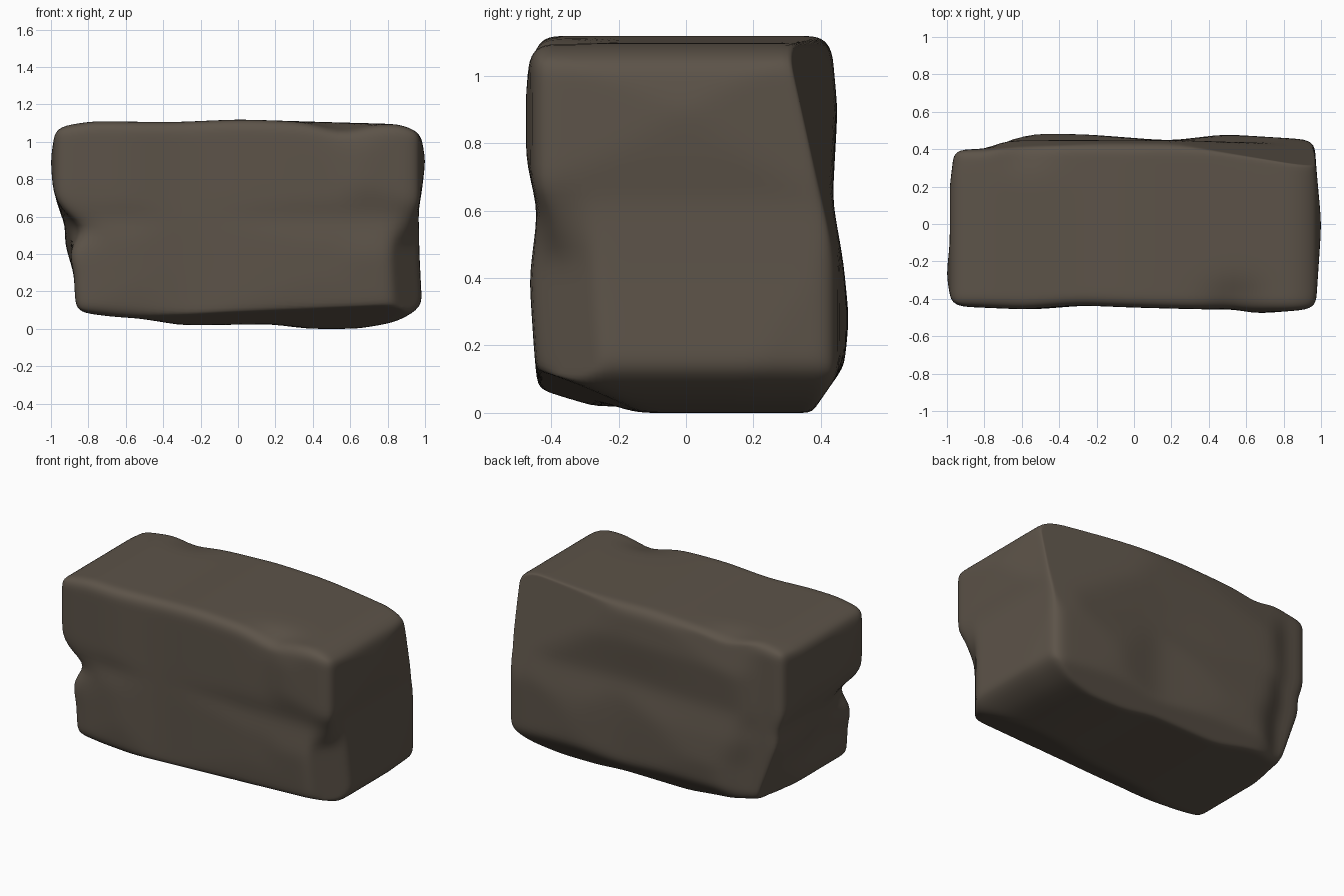
import bpy
import bmesh
import math
from mathutils import Vector

if "Cube" in bpy.data.objects:
    bpy.data.objects.remove(bpy.data.objects["Cube"], do_unlink=True)

# Outline profiles: (position along the block, extent), by height or along the other axis
LEFT_UP = [(0, .86), (.3, .88), (.45, .925), (.56, .925), (.63, .955), (.75, .99), (.9, 1.002), (1.12, .97)]
LEFT_PLAN = [(-.48, .97), (-.27, 1.002), (-.1, .985), (.2, .985), (.45, .955)]
RIGHT_UP = [(0, .99), (.4, .97), (.63, .965), (.75, .985), (.9, 1.002), (1.12, .965)]
RIGHT_PLAN = [(-.48, .97), (0, 1.002), (.3, .975), (.45, .965)]
FRONT_UP = [(0, .435), (.2, .452), (.4, .465), (.6, .44), (.75, .475), (.9, .482), (1.12, .46)]
FRONT_PLAN = [(-1, .44), (-.6, .457), (-.3, .435), (0, .447), (.4, .457), (.55, .455), (.67, .48), (1, .455)]
BACK_UP = [(0, .44), (.14, .47), (.28, .484), (.45, .467), (.63, .435), (.9, .45), (1.12, .43)]
BACK_PLAN = [(-1, .4), (-.82, .4), (-.69, .465), (-.6, .485), (-.3, .48), (0, .46), (.2, .445), (.5, .48), (1, .45)]
BOTTOM = [(-1, .09), (-.78, .065), (-.6, .055), (-.35, .018), (.2, .025), (.37, 0), (.65, 0), (.85, .035), (1, .11)]
TOP = [(-1, 1.08), (-.8, 1.11), (-.35, 1.105), (0, 1.12), (.5, 1.105), (.88, 1.095), (1, 1.06)]

# Flat chips: (outward normal, point on the cut, height where it has faded out)
CHIPS = [
    ((.75, -.6, 0), (.82, -.45, .3), .66),       # front right lower corner
    ((.17, 1, .22), (.2, .44, 1.05), 2),         # back right upper edge
    ((-.05, 1, .2), (-.3, .43, 1.05), 2),        # back left upper edge
    ((-1, .22, -.365), (-.76, .45, .08), 2),     # back left lower corner
    ((.04, -.36, -.93), (.6, -.43, .115), 2),    # front bottom edge
    ((0, .82, -.57), (0, .38, .01), 2),          # back bottom edge
]

# Soft dents: (centre, radii, push)
DENTS = [
    ((-.9, -.44, .53), (.14, .22, .09), (.09, .02, 0)),
    ((-.9, -.12, .4), (.15, .18, .12), (.025, 0, 0)),
    ((.1, .46, .65), (.3, .3, .18), (0, -.01, 0)),
    ((.55, -.43, 1.1), (.13, .12, .1), (0, .01, -.045)),
    ((-.58, .42, 1.1), (.13, .12, .1), (0, -.01, -.03)),
]

HALF = Vector((1, .48, .56))
RADIUS = .065


def sample(table, t):
    """Profile value, linear between points and held past the ends."""
    for (a, va), (b, vb) in zip(table, table[1:]):
        if t <= b:
            k = min(max((t - a) / (b - a), 0), 1)
            return va + (vb - va) * k
    return table[-1][1]


def rounded(co):
    """Move a point of the unit cube onto a box with rounded edges."""
    p = Vector([h * (.5 * c + .5 * math.sin(c * math.pi / 2)) for c, h in zip(co, HALF)])
    core = Vector([min(max(c, RADIUS - h), h - RADIUS) for c, h in zip(p, HALF)])
    return core + (p - core).normalized() * RADIUS if p != core else p


def weathered(co):
    """Shape a rounded box point into worn stone."""
    p = rounded(co)
    low, high = sample(BOTTOM, p.x), sample(TOP, p.x)
    z = low + (p.z / HALF.z + 1) / 2 * (high - low)
    up, plan = (BACK_UP, BACK_PLAN) if p.y > 0 else (FRONT_UP, FRONT_PLAN)
    y = p.y / HALF.y * min(sample(up, z), sample(plan, p.x))
    up, plan = (RIGHT_UP, RIGHT_PLAN) if p.x > 0 else (LEFT_UP, LEFT_PLAN)
    x = p.x * min(sample(up, z), sample(plan, y))
    q = Vector((x, y, z))
    for centre, radii, push in DENTS:
        d = sum(((a - b) / r) ** 2 for a, b, r in zip(q, centre, radii))
        q += Vector(push) * math.exp(-d)
    for normal, point, fade in CHIPS:
        n = Vector(normal).normalized()
        strength = min(max((fade - q.z) / .2, 0), 1)
        q -= n * max(0, n.dot(q - Vector(point))) * strength
    return q


# Stone block
bm = bmesh.new()
bmesh.ops.create_cube(bm, size=2)
bmesh.ops.subdivide_edges(bm, edges=bm.edges[:], cuts=39, use_grid_fill=True)
for v in bm.verts:
    v.co = weathered(v.co)
for i in range(4):
    bmesh.ops.smooth_vert(bm, verts=bm.verts[:], factor=.5,
                          use_axis_x=True, use_axis_y=True, use_axis_z=True)

# Stand it on the floor
floor = min(v.co.z for v in bm.verts)
bmesh.ops.translate(bm, verts=bm.verts[:], vec=(0, 0, -floor))
bmesh.ops.recalc_face_normals(bm, faces=bm.faces[:])

mesh = bpy.data.meshes.new("stone_block")
bm.to_mesh(mesh)
bm.free()
block = bpy.data.objects.new("stone_block", mesh)
bpy.context.collection.objects.link(block)
mesh.polygons.foreach_set("use_smooth", [True] * len(mesh.polygons))

# Brown grey stone
stone = bpy.data.materials.new("brown_grey_stone")
stone.use_nodes = True
colour = (.108, .087, .066, 1)
stone.diffuse_color = colour
stone.node_tree.nodes["Principled BSDF"].inputs["Base Color"].default_value = colour
mesh.materials.append(stone)
